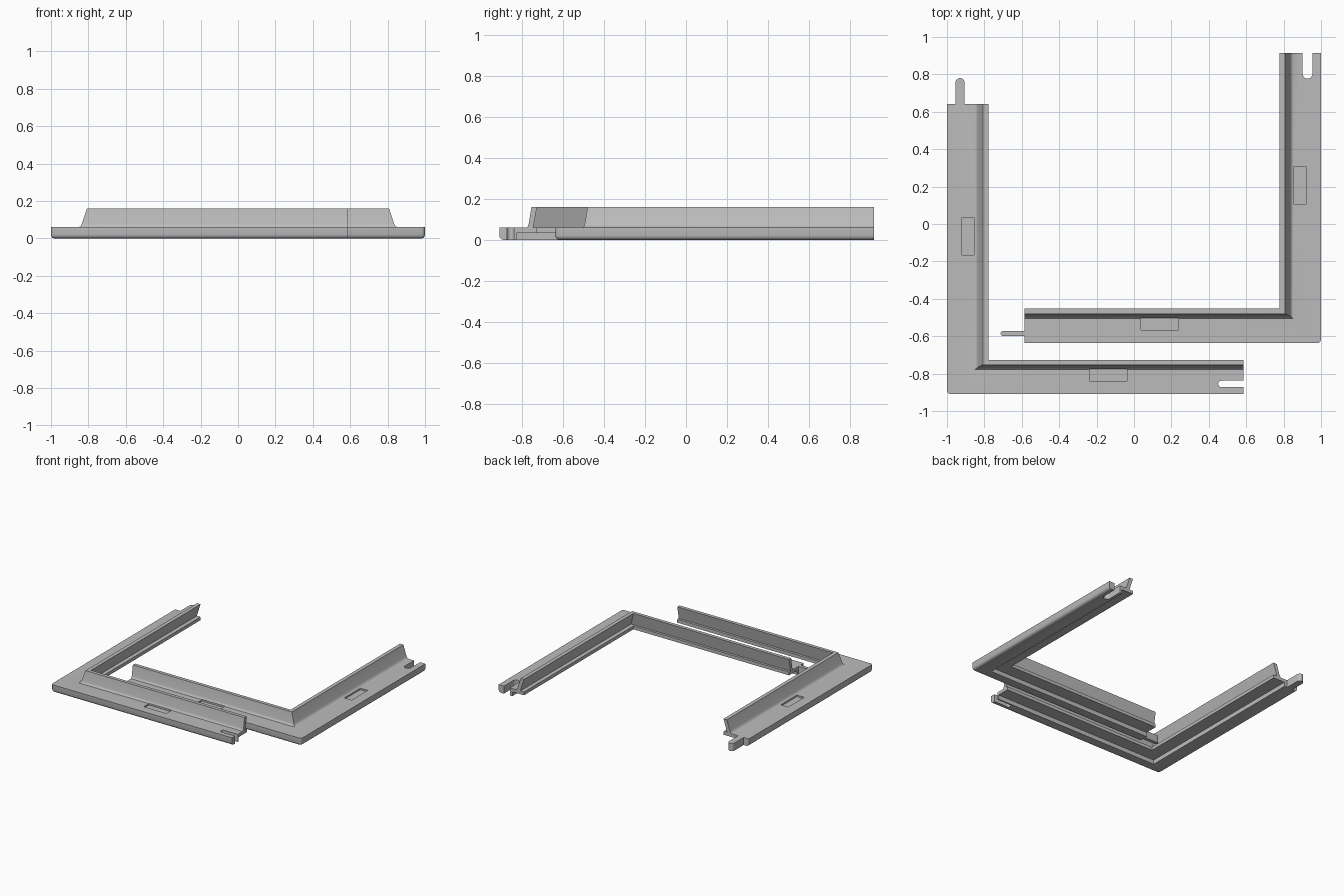
import bpy, bmesh, math

if "Cube" in bpy.data.objects:
    bpy.data.objects.remove(bpy.data.objects["Cube"])

grey = bpy.data.materials.new("plain grey")
grey.diffuse_color = (0.5, 0.5, 0.5, 1)
grey.use_nodes = True
grey.node_tree.nodes["Principled BSDF"].inputs["Base Color"].default_value = grey.diffuse_color

LX, LY = 1.585, 1.552        # leg lengths along x and y
# Cross-section: inset on the y-running leg, inset on the x-running leg, height
PROFILE = [
    (0, 0, 0), (.12, .083, 0), (.12, .083, .034),            # foot and underside step
    (.222, .184, .034), (.222, .184, .06), (.19, .165, .06),  # inner lip and ledge
    (.222, .184, .16), (.192, .157, .16),                    # leaning wall
    (.166, .144, .08), (.16, .14, .067), (.15, .133, .06),    # slope and small fillet
    (0, 0, .06),
]


def make_object(name, bm, smooth=True):
    bmesh.ops.recalc_face_normals(bm, faces=bm.faces)
    me = bpy.data.meshes.new(name)
    bm.to_mesh(me)
    bm.free()
    me.materials.append(grey)
    ob = bpy.data.objects.new(name, me)
    bpy.context.collection.objects.link(ob)
    return ob


def place(p, side, oy):
    # leg coordinates -> world; side -1 is the left piece, +1 the mirrored right one
    return (side * (1 - p[0]), p[1] + oy, p[2])


def prism(name, pts, z0, z1, side, oy):
    bm = bmesh.new()
    f = bm.faces.new([bm.verts.new(place((x, y, z0), side, oy)) for x, y in pts])
    r = bmesh.ops.extrude_face_region(bm, geom=[f])
    for v in r["geom"]:
        if isinstance(v, bmesh.types.BMVert):
            v.co.z = z1
    return make_object(name, bm)


def finger(a0, a1, c, half, tip, along_x):
    # strip from a0 to a1 along the leg, with a rounded end at tip
    flat = a0 if tip == a1 else a1
    s = 1 if tip > flat else -1
    pts = [(flat, c - half)]
    for i in range(11):
        t = -math.pi / 2 + math.pi * i / 10
        pts.append((tip + s * half * (math.cos(t) - 1), c + half * math.sin(t)))
    pts.append((flat, c + half))
    return pts if along_x else [(b, a) for a, b in pts]


def box(x0, x1, y0, y1):
    return [(x0, y0), (x1, y0), (x1, y1), (x0, y1)]


def cut(ob, cutter):
    cutter.hide_render = True
    m = ob.modifiers.new("cut", 'BOOLEAN')
    m.operation = 'DIFFERENCE'
    m.solver = 'EXACT'
    m.object = cutter
    bpy.context.view_layer.objects.active = ob
    bpy.ops.object.modifier_apply(modifier=m.name)
    bpy.data.objects.remove(cutter)


def frame_piece(label, side, oy, tongue_on_y):
    # Mitred L-shaped moulding
    bm = bmesh.new()
    rings = [
        [bm.verts.new(place((LX, py, z), side, oy)) for px, py, z in PROFILE],
        [bm.verts.new(place((px, py, z), side, oy)) for px, py, z in PROFILE],
        [bm.verts.new(place((px, LY, z), side, oy)) for px, py, z in PROFILE],
    ]
    n = len(PROFILE)
    for a, b in zip(rings, rings[1:]):
        for i in range(n):
            j = (i + 1) % n
            bm.faces.new((a[i], a[j], b[j], b[i]))
    bm.faces.new(rings[0])
    bm.faces.new(rings[2])
    # Rounded bottom rim and outer corner
    c = rings[1]
    rim = [bm.edges.get(p) for p in
           ((c[0], rings[0][0]), (c[0], rings[2][0]), (c[0], c[-1]))]
    bmesh.ops.bevel(bm, geom=rim, offset=.02, segments=3, profile=.5, affect='EDGES')
    ob = make_object(label + "_frame_piece", bm)

    # Shallow label pockets on the flange of each leg
    for pts in (box(.08, .145, .745, .945), box(.762, .962, .07, .135)):
        cut(ob, prism("pocket_cutter", pts, .048, .1, side, oy))

    # One end has a rounded tongue, the other a matching slot
    if tongue_on_y:
        tongue = finger(LY, LY + .138, .07, .025, LY + .138, False)
        slot = finger(LX - .135, LX + .05, .055, .017, LX - .135, True)
    else:
        tongue = finger(LX, LX + .128, .052, .014, LX + .128, True)
        slot = finger(LY - .138, LY + .05, .072, .026, LY - .138, False)
    cut(ob, prism("slot_cutter", slot, -.05, .1, side, oy))
    tg = prism(label + "_tongue", tongue, 0, .06, side, oy)

    for o in (ob, tg):
        bpy.ops.object.select_all(action='DESELECT')
        o.select_set(True)
        bpy.context.view_layer.objects.active = o
        bpy.ops.object.shade_smooth_by_angle(angle=math.radians(35))


frame_piece("left", -1, -.91, True)
frame_piece("right", 1, -.637, False)
